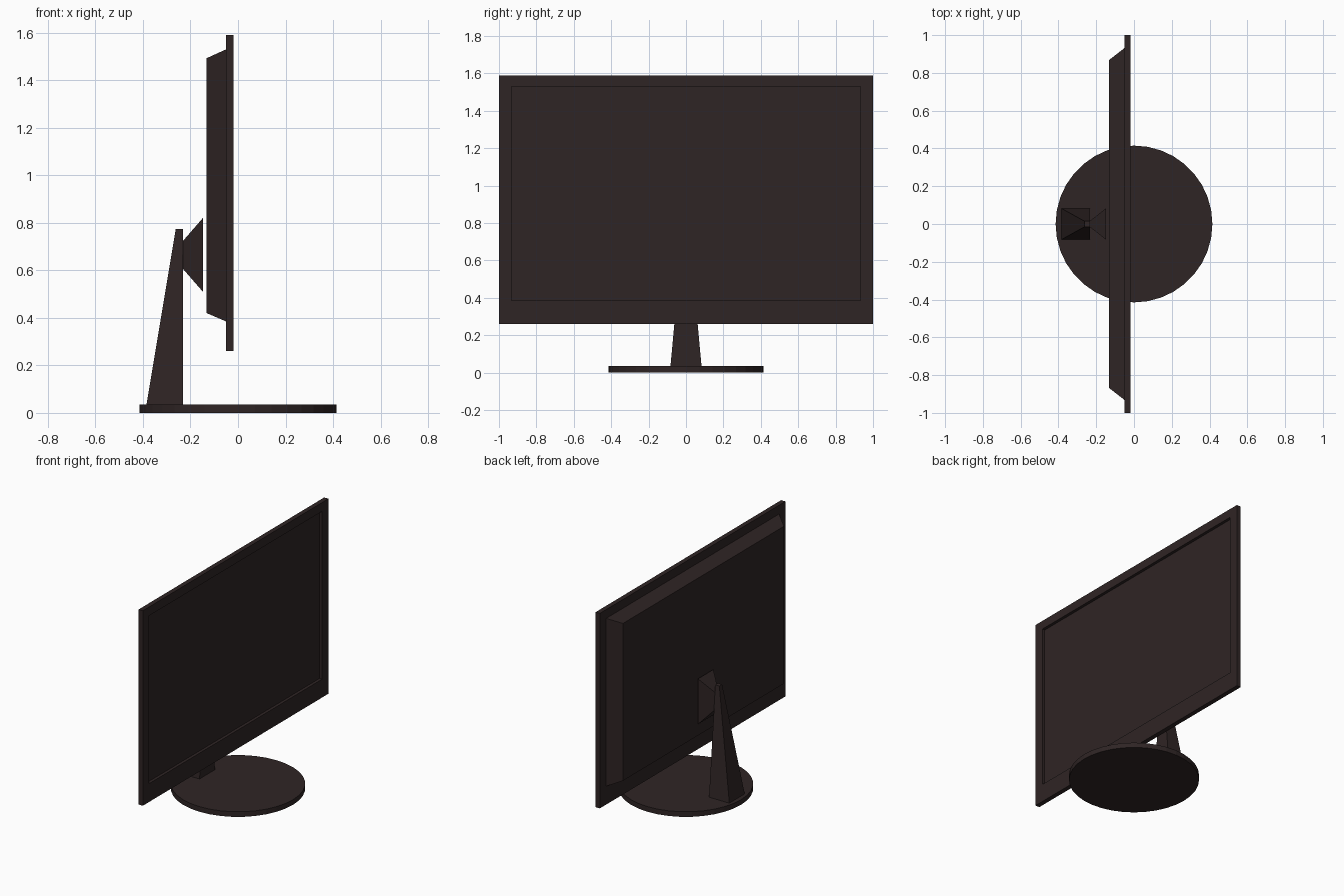
import bpy, bmesh

if "Cube" in bpy.data.objects:
    bpy.data.objects.remove(bpy.data.objects["Cube"])

mat = bpy.data.materials.new("dark brown plastic")
mat.diffuse_color = (0.028, 0.018, 0.018, 1)
mat.use_nodes = True
mat.node_tree.nodes["Principled BSDF"].inputs["Base Color"].default_value = mat.diffuse_color


def finish(name, bm):
    bmesh.ops.recalc_face_normals(bm, faces=bm.faces[:])
    me = bpy.data.meshes.new(name)
    bm.to_mesh(me)
    bm.free()
    me.materials.append(mat)
    ob = bpy.data.objects.new(name, me)
    bpy.context.collection.objects.link(ob)
    return ob


def loft(name, sections):
    """Join four-cornered sections into a closed solid."""
    bm = bmesh.new()
    rings = [[bm.verts.new(p) for p in s] for s in sections]
    for a, b in zip(rings, rings[1:]):
        for i in range(4):
            j = (i + 1) % 4
            bm.faces.new((a[i], a[j], b[j], b[i]))
    bm.faces.new(rings[0])
    bm.faces.new(rings[-1])
    return finish(name, bm)


def upright(x, y, z0, z1):
    """Rectangle facing along x."""
    return [(x, -y, z0), (x, y, z0), (x, y, z1), (x, -y, z1)]


def level(z, x0, x1, y):
    """Rectangle facing up."""
    return [(x0, -y, z), (x1, -y, z), (x1, y, z), (x0, y, z)]


# Screen frame with the display recessed on the +x side
loft("screen_panel", [
    upright(-0.05, 1.0, 0.26, 1.59),
    upright(-0.018, 1.0, 0.26, 1.59),
    upright(-0.018, 0.932, 0.385, 1.53),
    upright(-0.038, 0.932, 0.385, 1.53),
])

# Tapered housing on the back of the screen
loft("rear_housing", [
    upright(-0.05, 0.932, 0.385, 1.53),
    upright(-0.132, 0.868, 0.42, 1.493),
])

# Tapered mount between stand and housing
loft("screen_mount", [
    upright(-0.235, 0.015, 0.61, 0.72),
    upright(-0.148, 0.083, 0.51, 0.82),
])

# Leaning stand neck
loft("stand_neck", [
    level(0.035, -0.385, -0.232, 0.083),
    level(0.775, -0.262, -0.232, 0.015),
])

# Round base
bm = bmesh.new()
bmesh.ops.create_cone(bm, cap_ends=True, segments=36,
                      radius1=0.415, radius2=0.415, depth=0.035)
bmesh.ops.translate(bm, verts=bm.verts[:], vec=(0, 0, 0.0175))
finish("round_base", bm)
